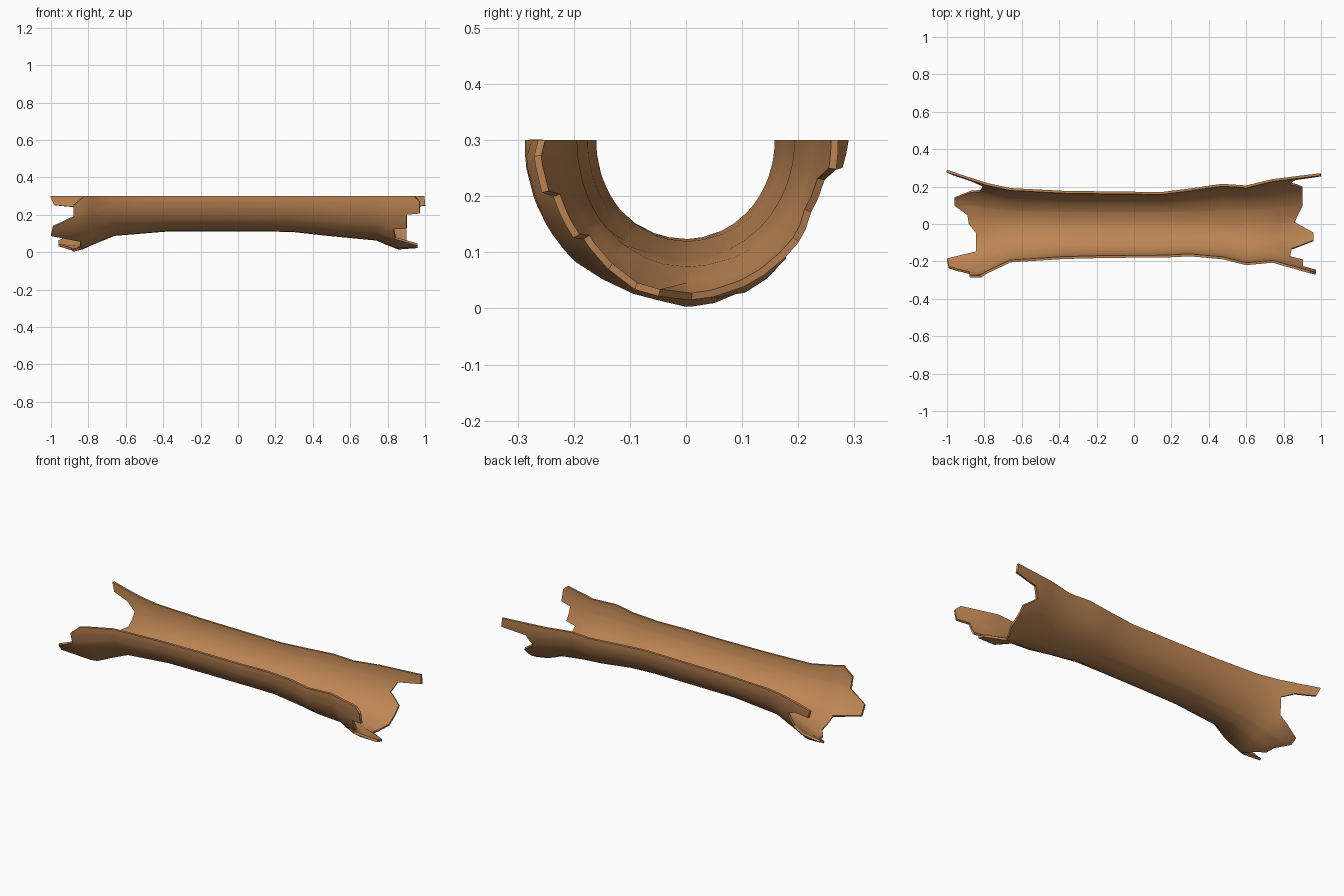
import bpy, math

if "Cube" in bpy.data.objects:
    bpy.data.objects.remove(bpy.data.objects["Cube"])

# Bark colour
bark = bpy.data.materials.new("bark_brown")
bark.diffuse_color = (0.51, 0.235, 0.088, 1)
bark.use_nodes = True
bark.node_tree.nodes["Principled BSDF"].inputs["Base Color"].default_value = bark.diffuse_color


def lerp(table, t):
    """Piecewise linear lookup in a list of (key, value)."""
    if t <= table[0][0]:
        return table[0][1]
    for (a, u), (b, v) in zip(table, table[1:]):
        if t <= b:
            return u + (v - u) * (t - a) / (b - a)
    return table[-1][1]


# Outer radius along x on the back rim, the underside and the front rim
BACK = [(-1, .29), (-.8, .222), (-.66, .192), (-.35, .176), (.15, .171),
        (.3, .19), (.47, .215), (.6, .206), (.74, .24), (1, .272)]
BOTTOM = [(-1, .285), (-.86, .299), (-.78, .262), (-.66, .213), (-.38, .19),
          (.2, .189), (.3, .193), (.47, .212), (.74, .238), (.85, .285), (.96, .283)]
FRONT = [(-1, .292), (-.82, .287), (-.78, .262), (-.66, .205), (-.28, .181), (.15, .18),
         (.32, .172), (.47, .188), (.6, .22), (.74, .207), (.97, .272)]

# Splintered ends: angle from the back rim (0) under to the front rim (180) -> x
LEFT = [(0, -1), (10, -.98), (14, -.87), (24, -.8), (44, -.82), (60, -.96), (69, -.96),
        (80, -.89), (90, -.88), (100, -.84), (122, -.84), (132, -1), (145, -.99),
        (157, -.88), (170, -.88), (180, -.82)]
RIGHT = [(0, .995), (11, 1), (16, .86), (30, .83), (42, .9), (68, .9), (88, .855),
         (100, .96), (109, .96), (121, .84), (136, .83), (139, .9), (157, .9),
         (160, .97), (174, .97), (180, .94)]
RINGS = [-.78, -.66, -.38, -.12, .15, .3, .47, .6, .74]


def radius(x, a):
    side = lerp(BACK if a < 90 else FRONT, x)
    w = math.sin(math.radians(a)) ** 2
    return side * (1 - w) + lerp(BOTTOM, x) * w


# Half-round log shell
angles = sorted({a for a, _ in LEFT + RIGHT} | {5, 37, 50, 150})
verts, faces = [], []
for a in angles:
    x0, x1 = lerp(LEFT, a), lerp(RIGHT, a)
    xs = [x0, (x0 + RINGS[0]) / 2] + RINGS + [(x1 + RINGS[-1]) / 2, x1]
    t = math.radians(a)
    for x in xs:
        r = radius(x, a)
        verts.append((x, r * math.cos(t), .3 - r * math.sin(t)))
n = len(RINGS) + 4
for i in range(len(angles) - 1):
    for j in range(n - 1):
        k = i * n + j
        faces.append((k, k + n, k + n + 1, k + 1))

mesh = bpy.data.meshes.new("hollow_log_half")
mesh.from_pydata(verts, [], faces)
# Make the normals point away from the log axis
p = mesh.polygons[len(faces) // 2]
if p.normal.z > 0:
    mesh.flip_normals()
mesh.materials.append(bark)
log = bpy.data.objects.new("hollow_log_half", mesh)
bpy.context.collection.objects.link(log)

# Bark thickness, grown inwards
mod = log.modifiers.new("thickness", 'SOLIDIFY')
mod.thickness = .013
mod.offset = -1
bpy.context.view_layer.objects.active = log
log.select_set(True)
bpy.ops.object.modifier_apply(modifier="thickness")
bpy.ops.object.shade_smooth_by_angle(angle=math.radians(40))
